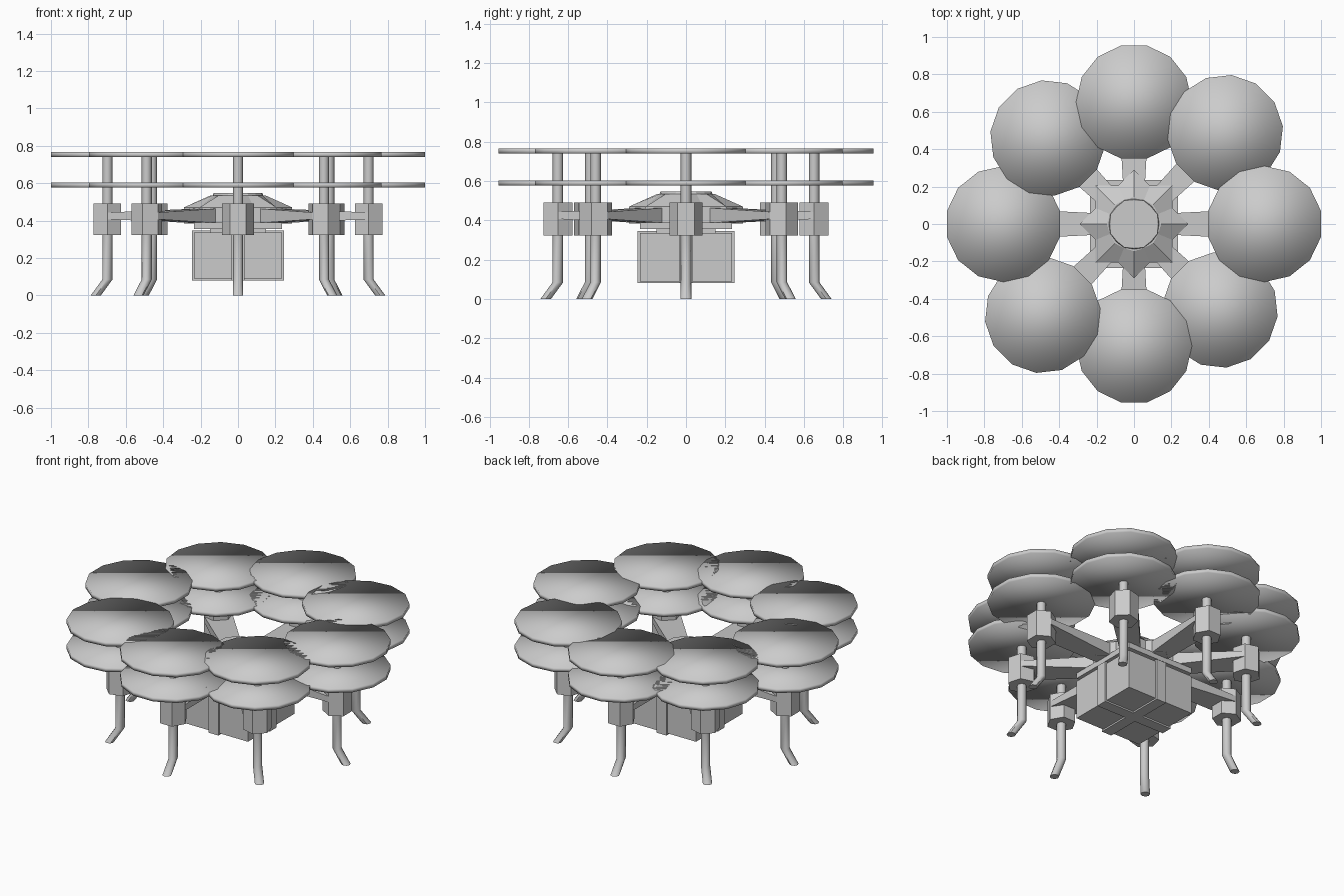
import bpy, bmesh, math
from mathutils import Matrix

if "Cube" in bpy.data.objects:
    bpy.data.objects.remove(bpy.data.objects["Cube"])

grey = bpy.data.materials.new("plain grey")
grey.diffuse_color = (0.6, 0.6, 0.6, 1)
grey.use_nodes = True
grey.node_tree.nodes["Principled BSDF"].inputs["Base Color"].default_value = grey.diffuse_color


def finish(name, bm, angle=0.0, smooth=False):
    """Rotate the part about the z axis and add it to the scene."""
    bmesh.ops.transform(bm, matrix=Matrix.Rotation(angle, 4, 'Z'), verts=bm.verts)
    bmesh.ops.recalc_face_normals(bm, faces=bm.faces)
    for f in bm.faces:
        f.smooth = smooth
    me = bpy.data.meshes.new(name)
    bm.to_mesh(me)
    bm.free()
    me.materials.append(grey)
    ob = bpy.data.objects.new(name, me)
    bpy.context.collection.objects.link(ob)
    return ob


def loft(rings):
    """Skin a list of closed rings and cap both ends."""
    bm = bmesh.new()
    loops = [[bm.verts.new(p) for p in r] for r in rings]
    n = len(loops[0])
    for a, b in zip(loops, loops[1:]):
        for i in range(n):
            j = (i + 1) % n
            bm.faces.new((a[i], a[j], b[j], b[i]))
    bm.faces.new(loops[0][::-1])
    bm.faces.new(loops[-1])
    return bm


def ring(n, r, z, cx):
    # first corner points sideways (tangentially)
    return [(cx + r * math.cos(math.pi / 2 + 2 * math.pi * i / n),
             r * math.sin(math.pi / 2 + 2 * math.pi * i / n), z) for i in range(n)]


def box(name, x, y, z0, z1):
    return finish(name, loft([[(-x, -y, z), (x, -y, z), (x, y, z), (-x, y, z)]
                              for z in (z0, z1)]))


# eight arms, each with motor, leg, shaft and two rotor discs
distances = [0.698, 0.69, 0.652, 0.65]
for k in range(8):
    a = k * math.pi / 4
    R = distances[k % 4]
    # tapered arm: wider and thinner toward the motor
    bm = loft([[(r, -w, 0.425 - h), (r, w, 0.425 - h), (r, w, 0.425 + h), (r, -w, 0.425 + h)]
               for r, w, h in ((0.15, 0.055, 0.042), (R, 0.083, 0.018))])
    finish(f"arm_{k}", bm, a)
    finish(f"motor_{k}", loft([ring(6, 0.085, z, R) for z in (0.322, 0.49)]), a)
    # landing leg with outward kicked foot
    leg = finish(f"leg_{k}", loft([ring(8, 0.027, 0, R + 0.062),
                                   ring(8, 0.027, 0.085, R),
                                   ring(8, 0.027, 0.33, R)]), a, True)
    shaft = finish(f"shaft_{k}", loft([ring(8, 0.027, z, R) for z in (0.48, 0.75)]), a, True)
    for ob in (leg, shaft):
        bpy.ops.object.select_all(action='DESELECT')
        ob.select_set(True)
        bpy.context.view_layer.objects.active = ob
        bpy.ops.object.shade_smooth_by_angle(angle=math.radians(50))
    for label, z0, z1 in (("lower", 0.577, 0.603), ("upper", 0.74, 0.766)):
        finish(f"{label}_rotor_disc_{k}",
               loft([ring(14, 0.31, z, R) for z in (z0, z1)]), a, True)


# star-shaped hub rising to a rounded top
def star(tip, valley, z):
    return [((tip, valley)[i % 2] * math.cos(i * math.pi / 8),
             (tip, valley)[i % 2] * math.sin(i * math.pi / 8), z) for i in range(16)]


finish("hub", loft([star(0.29, 0.222, 0.385), star(0.29, 0.222, 0.47),
                    star(0.145, 0.14, 0.535)]))
finish("hub_cap", loft([star(0.136, 0.138, 0.53), star(0.13, 0.135, 0.548)]))

# cargo box with two raised straps, under a mounting plate
box("mounting_plate", 0.235, 0.235, 0.355, 0.39)
box("cargo_box", 0.235, 0.235, 0.09, 0.336)
box("strap_across", 0.246, 0.035, 0.08, 0.346)
box("strap_along", 0.035, 0.246, 0.08, 0.346)
box("box_mount", 0.15, 0.15, 0.33, 0.36)
